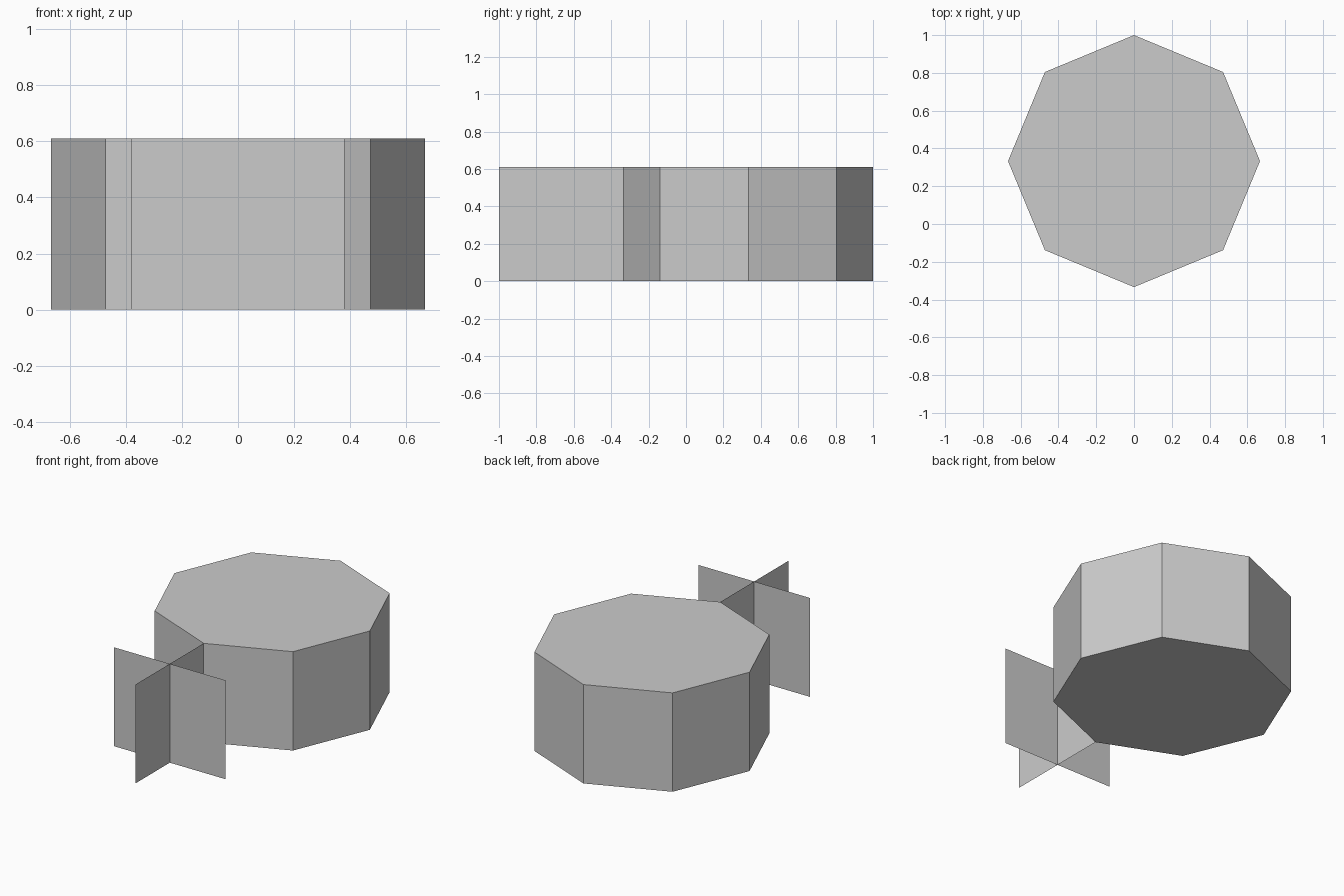
import bpy
import math

HEIGHT = 0.61
RADIUS = 0.667

cube = bpy.data.objects.get("Cube")
if cube:
    bpy.data.objects.remove(cube, do_unlink=True)

grey = bpy.data.materials.new("light_grey")
grey.use_nodes = True
grey.diffuse_color = (0.6, 0.6, 0.6, 1)
grey.node_tree.nodes["Principled BSDF"].inputs["Base Color"].default_value = (0.6, 0.6, 0.6, 1)


def finish(name):
    obj = bpy.context.object
    obj.name = name
    obj.data.materials.append(grey)
    return obj


def upright_sheet(name, width, y, turn):
    """Single-sided vertical sheet standing on the ground."""
    bpy.ops.mesh.primitive_plane_add(
        size=1, location=(0, y, HEIGHT / 2), rotation=(math.pi / 2, 0, turn))
    obj = finish(name)
    obj.scale = (width, HEIGHT, 1)
    return obj


# Eight-sided drum with a corner pointing to the front
bpy.ops.mesh.primitive_cylinder_add(
    vertices=8, radius=RADIUS, depth=HEIGHT, location=(0, 1 - RADIUS, HEIGHT / 2))
finish("octagonal_body")

# Crossed thin sheets in front of the drum
front_corner = 1 - 2 * RADIUS
upright_sheet("lengthwise_fin", 1 + front_corner, (front_corner - 1) / 2, math.pi / 2)
upright_sheet("crosswise_fin", 0.76, -0.665, 0)
